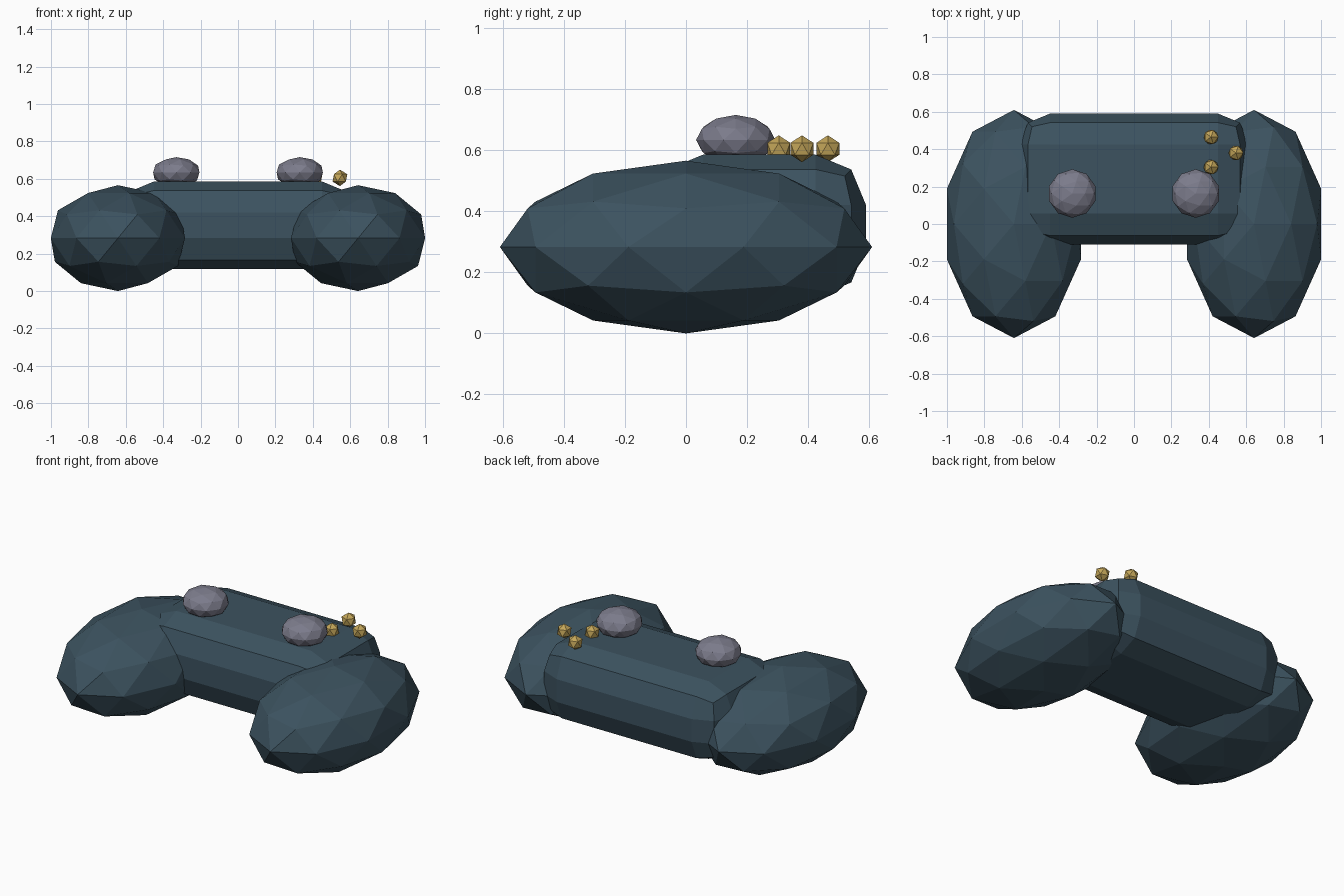
import bpy

if "Cube" in bpy.data.objects:
    bpy.data.objects.remove(bpy.data.objects["Cube"])


def material(name, rgb):
    mat = bpy.data.materials.new(name)
    mat.diffuse_color = (*rgb, 1.0)
    mat.use_nodes = True
    mat.node_tree.nodes["Principled BSDF"].inputs["Base Color"].default_value = mat.diffuse_color
    return mat


SHELL = material("slate_blue", (0.045, 0.085, 0.115))
RUBBER = material("stick_grey", (0.2, 0.2, 0.26))
GOLD = material("button_gold", (0.55, 0.38, 0.1))


def ball(name, location, radii, detail, mat):
    """Flat-shaded icosphere stretched to the given radii."""
    bpy.ops.mesh.primitive_ico_sphere_add(subdivisions=detail, radius=1, location=location)
    obj = bpy.context.object
    obj.name = name
    obj.scale = radii
    obj.data.materials.append(mat)
    return obj


# Central body: box with faceted, rounded edges
bpy.ops.mesh.primitive_cube_add(size=1, location=(0, 0.24, 0.352))
body = bpy.context.object
body.name = "body"
body.scale = (1.23, 0.70, 0.467)
bpy.ops.object.transform_apply(location=False, rotation=False, scale=True)
body.data.materials.append(SHELL)
bevel = body.modifiers.new("rounded_edges", 'BEVEL')
bevel.width = 0.165
bevel.segments = 2

# Hand grips and thumbsticks on both sides
for side, sx in (("left", -1), ("right", 1)):
    ball(f"{side}_grip", (sx * 0.642, 0, 0.283), (0.377, 0.61, 0.283), 2, SHELL)
    ball(f"{side}_thumbstick", (sx * 0.33, 0.163, 0.634), (0.13, 0.13, 0.082), 2, RUBBER)

# Three action buttons
for i, (x, y) in enumerate(((0.412, 0.465), (0.545, 0.38), (0.412, 0.304))):
    ball(f"action_button_{i + 1}", (x, y, 0.605), (0.044, 0.044, 0.044), 1, GOLD)
